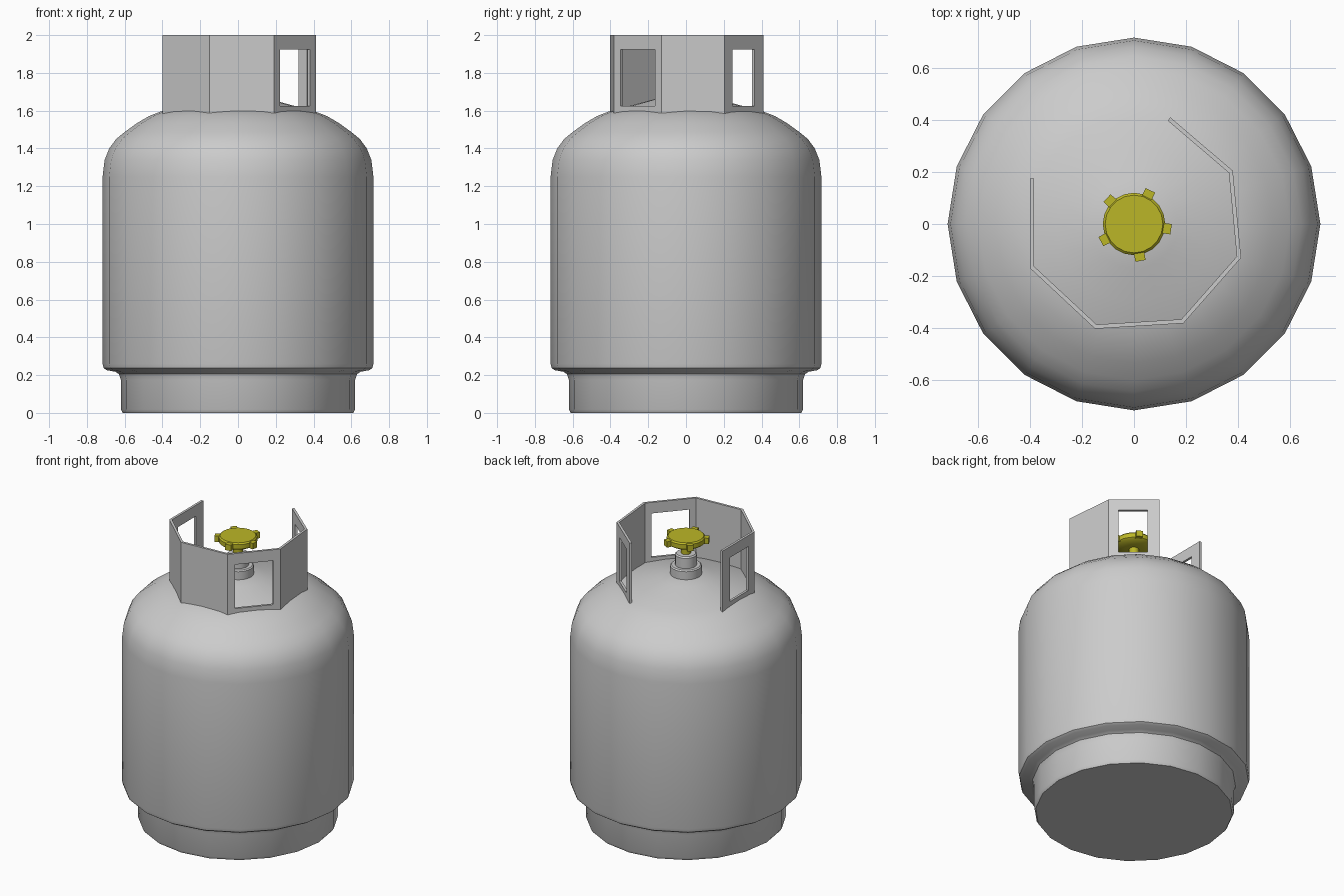
import bpy, bmesh, math
from mathutils import Vector

if "Cube" in bpy.data.objects:
    bpy.data.objects.remove(bpy.data.objects["Cube"])


def make_object(name, bm, mat=None, smooth=True):
    bmesh.ops.recalc_face_normals(bm, faces=bm.faces[:])
    me = bpy.data.meshes.new(name)
    bm.to_mesh(me)
    bm.free()
    if smooth:
        me.shade_smooth()
        me.set_sharp_from_angle(angle=math.radians(32))
    if mat:
        me.materials.append(mat)
    ob = bpy.data.objects.new(name, me)
    bpy.context.collection.objects.link(ob)
    return ob


def lathe(name, profile, sides, mat=None):
    """Revolve (radius, z) points around z; the profile starts and ends on the axis."""
    bm = bmesh.new()
    rings = []
    for r, z in profile:
        if r == 0:
            rings.append([bm.verts.new((0, 0, z))] * sides)
        else:
            rings.append([bm.verts.new((r * math.cos(2 * math.pi * i / sides),
                                        r * math.sin(2 * math.pi * i / sides), z))
                          for i in range(sides)])
    for lo, hi in zip(rings, rings[1:]):
        for i in range(sides):
            j = (i + 1) % sides
            bm.faces.new(list(dict.fromkeys((lo[i], lo[j], hi[j], hi[i]))))
    return make_object(name, bm, mat)


olive = bpy.data.materials.new("olive")
olive.diffuse_color = (0.5, 0.47, 0.02, 1)
olive.use_nodes = True
olive.node_tree.nodes["Principled BSDF"].inputs["Base Color"].default_value = olive.diffuse_color

# Tank with foot ring and domed shoulder
lathe("tank_body", [
    (0, 0), (0.61, 0), (0.62, 0.018), (0.62, 0.175), (0.63, 0.205), (0.65, 0.218),
    (0.695, 0.226), (0.711, 0.237), (0.717, 0.26), (0.717, 1.25), (0.706, 1.34),
    (0.682, 1.40), (0.645, 1.45), (0.60, 1.487), (0.535, 1.534), (0.47, 1.572),
    (0.41, 1.595), (0.30, 1.625), (0.17, 1.66), (0, 1.695)], 20)

# Valve neck, stepped
lathe("valve_neck", [
    (0, 1.66), (0.098, 1.66), (0.098, 1.73), (0.09, 1.737), (0.068, 1.737),
    (0.068, 1.807), (0.06, 1.815), (0, 1.815)], 20)

# Valve stem and hand wheel
lathe("valve_stem", [(0, 1.80), (0.031, 1.80), (0.031, 1.9), (0, 1.9)], 12, olive)
lathe("hand_wheel", [
    (0, 1.875), (0.06, 1.875), (0.11, 1.887), (0.12, 1.895), (0.12, 1.925),
    (0.111, 1.934), (0, 1.934)], 20, olive)

# Five grip lugs around the wheel
bm = bmesh.new()
for k in range(5):
    a = math.radians(-8 + 72 * k)
    out, side = Vector((math.cos(a), math.sin(a), 0)), Vector((-math.sin(a), math.cos(a), 0))
    for v in bmesh.ops.create_cube(bm, size=1)["verts"]:
        x, y, z = v.co
        v.co = out * (0.122 + x * 0.044) + side * y * 0.04 + Vector((0, 0, 1.91 + z * 0.04))
make_object("wheel_lugs", bm, olive, smooth=False)

# Guard collar: six flat panels, three of them with a hand opening
path = [(0.14, 0.41), (0.38, 0.205), (0.412, -0.13), (0.19, -0.382),
        (-0.15, -0.403), (-0.4, -0.17), (-0.4, 0.175)]
openings = {0: (0.23, 0.8), 2: (0.14, 0.86), 5: (0.2, 0.77)}
levels = [1.58, 1.625, 1.925, 2.0]
bm = bmesh.new()
for i, (p, q) in enumerate(zip(path, path[1:])):
    p, q = Vector((*p, 0)), Vector((*q, 0))
    cuts = [0, *openings.get(i, (0.15, 0.85)), 1]
    for c in range(3):
        a, b = p.lerp(q, cuts[c]), p.lerp(q, cuts[c + 1])
        for r in range(3):
            if i in openings and c == 1 and r == 1:
                continue
            lo, hi = Vector((0, 0, levels[r])), Vector((0, 0, levels[r + 1]))
            bm.faces.new([bm.verts.new(v) for v in (a + lo, a + hi, b + hi, b + lo)])
bmesh.ops.remove_doubles(bm, verts=bm.verts[:], dist=1e-4)
me = bpy.data.meshes.new("guard_collar")
bm.to_mesh(me)
bm.free()
collar = bpy.data.objects.new("guard_collar", me)
bpy.context.collection.objects.link(collar)
mod = collar.modifiers.new("thickness", "SOLIDIFY")
mod.thickness = 0.016
mod.offset = -1
mod.use_even_offset = True
